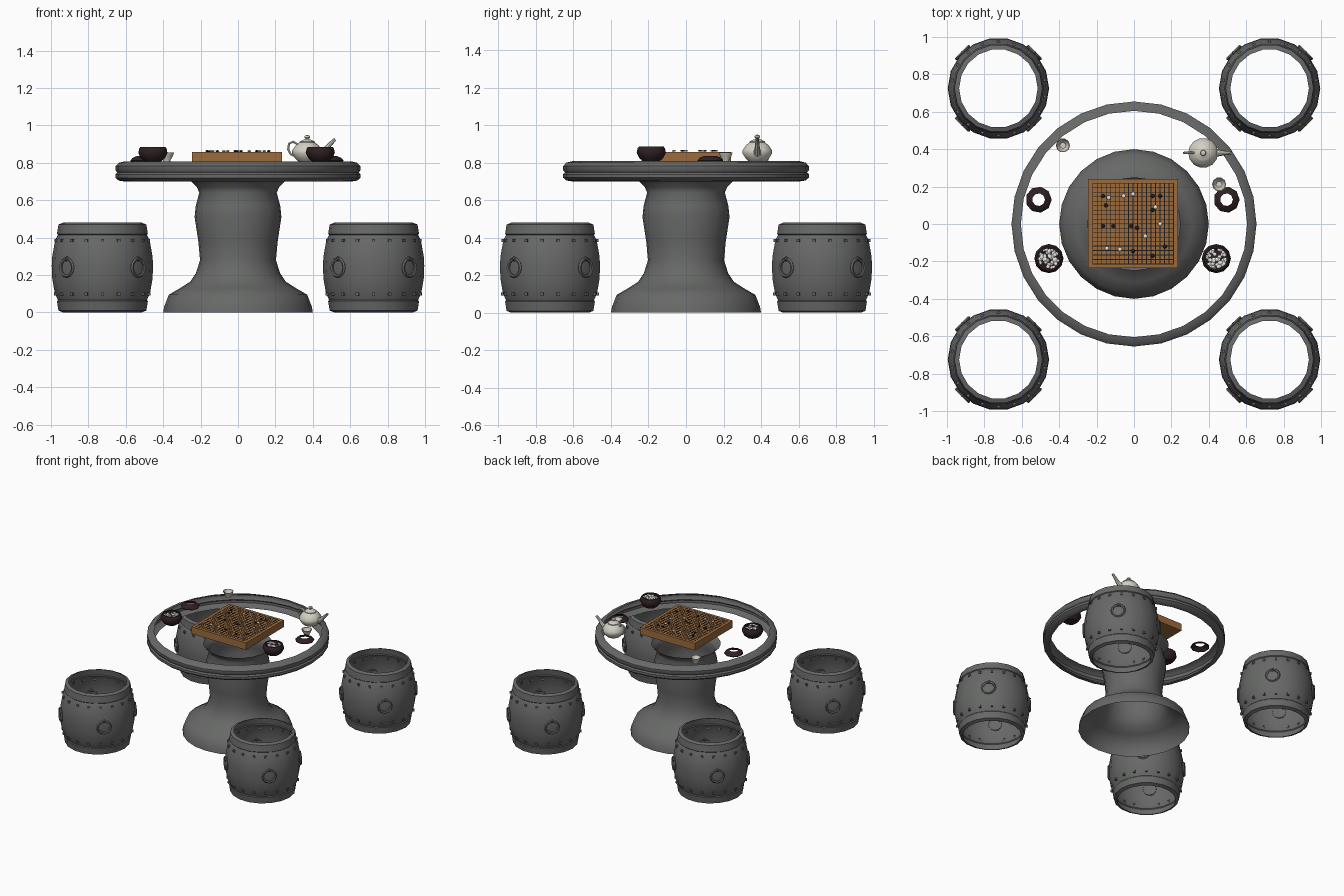
import bpy, bmesh, math, random
from mathutils import Vector, Matrix

if "Cube" in bpy.data.objects:
    bpy.data.objects.remove(bpy.data.objects["Cube"])

random.seed(4)
PI = math.pi


def mat(name, r, g, b):
    m = bpy.data.materials.new(name)
    m.diffuse_color = (r, g, b, 1)
    m.use_nodes = True
    m.node_tree.nodes["Principled BSDF"].inputs["Base Color"].default_value = m.diffuse_color
    return m


STONE = mat("grey_stone", 0.135, 0.14, 0.135)
WOOD = mat("board_wood", 0.33, 0.145, 0.045)
INK = mat("line_black", 0.012, 0.010, 0.010)
DARK = mat("dark_lacquer", 0.028, 0.014, 0.016)
CERAMIC = mat("ivory_ceramic", 0.65, 0.63, 0.55)
WHITE = mat("white_piece", 0.8, 0.8, 0.78)


def finish(name, bm, m, angle=40):
    me = bpy.data.meshes.new(name)
    bm.to_mesh(me)
    bm.free()
    me.materials.append(m)
    ob = bpy.data.objects.new(name, me)
    bpy.context.collection.objects.link(ob)
    if angle:
        bpy.context.view_layer.objects.active = ob
        ob.select_set(True)
        bpy.ops.object.shade_smooth_by_angle(angle=math.radians(angle))
        ob.select_set(False)
    return ob


def lathe(bm, profile, n, c=(0, 0, 0)):
    """Open surface of revolution from (radius, height) pairs, bottom to top."""
    rings = []
    for r, z in profile:
        rings.append([bm.verts.new((c[0] + r * math.cos(2 * PI * i / n),
                                    c[1] + r * math.sin(2 * PI * i / n), c[2] + z)) for i in range(n)])
    for a, b in zip(rings, rings[1:]):
        for i in range(n):
            j = (i + 1) % n
            bm.faces.new((a[i], a[j], b[j], b[i]))
    return rings


def tube(bm, pts, radii, n=8):
    """Tube along a path lying in an xz plane."""
    pts = [Vector(p) for p in pts]
    rings = []
    for k, p in enumerate(pts):
        d = (pts[min(k + 1, len(pts) - 1)] - pts[max(k - 1, 0)]).normalized()
        side = Vector((0, 1, 0))
        up = d.cross(side)
        rings.append([bm.verts.new(p + radii[k] * (side * math.cos(2 * PI * i / n) + up * math.sin(2 * PI * i / n)))
                      for i in range(n)])
    for a, b in zip(rings, rings[1:]):
        for i in range(n):
            j = (i + 1) % n
            bm.faces.new((a[i], b[i], b[j], a[j]))


def torus(bm, mtx, R, r, n=12, k=5):
    g = [[bm.verts.new(mtx @ Vector(((R + r * math.cos(2 * PI * j / k)) * math.cos(2 * PI * i / n),
                                     (R + r * math.cos(2 * PI * j / k)) * math.sin(2 * PI * i / n),
                                     r * math.sin(2 * PI * j / k)))) for j in range(k)] for i in range(n)]
    for i in range(n):
        for j in range(k):
            a, b, jj = g[i], g[(i + 1) % n], (j + 1) % k
            bm.faces.new((a[j], b[j], b[jj], a[jj]))


def box(bm, c, s):
    bmesh.ops.create_cube(bm, size=1, matrix=Matrix.Translation(c) @ Matrix.Diagonal((*s, 1)))


def piece(bm, x, y, z, r=0.011):
    bmesh.ops.create_uvsphere(bm, u_segments=8, v_segments=4, radius=r,
                              matrix=Matrix.Translation((x, y, z)) @ Matrix.Diagonal((1, 1, 0.45, 1)))


# table pedestal, open at both ends
bm = bmesh.new()
lathe(bm, [(0.40, 0), (0.395, 0.03), (0.37, 0.095), (0.31, 0.13), (0.255, 0.165), (0.225, 0.21), (0.203, 0.28),
           (0.212, 0.38), (0.232, 0.51), (0.226, 0.57), (0.207, 0.64), (0.22, 0.67), (0.25, 0.70)], 24)
finish("table_pedestal", bm, STONE, 50)

# table rim, an open moulded band
bm = bmesh.new()
lathe(bm, [(0.605, 0.70), (0.638, 0.705), (0.655, 0.72), (0.655, 0.738), (0.645, 0.748), (0.655, 0.76),
           (0.655, 0.782), (0.638, 0.80), (0.605, 0.808)], 28)
finish("table_rim", bm, STONE)

# four drum stools with studs and ring handles
STOOL = [(0.21, 0), (0.235, 0.01), (0.243, 0.06), (0.238, 0.066), (0.255, 0.105), (0.268, 0.18), (0.271, 0.25),
         (0.268, 0.30), (0.253, 0.385), (0.238, 0.415), (0.243, 0.42), (0.235, 0.47), (0.21, 0.48)]
for sx in (-1, 1):
    for sy in (-1, 1):
        cx, cy = 0.725 * sx, 0.725 * sy
        tag = ("left" if sx < 0 else "right") + ("_front" if sy < 0 else "_back")
        bm = bmesh.new()
        lathe(bm, STOOL, 18, (cx, cy, 0))
        finish("stool_" + tag, bm, STONE)
        bm = bmesh.new()
        for i in range(18):
            a = 2 * PI * (i + 0.5) / 18
            for r, z in ((0.252, 0.10), (0.250, 0.385)):
                bmesh.ops.create_cube(bm, size=0.016, matrix=Matrix.Translation(
                    (cx + r * math.cos(a), cy + r * math.sin(a), z)) @ Matrix.Rotation(a, 4, 'Z'))
        finish("stool_studs_" + tag, bm, STONE, 0)
        bm = bmesh.new()
        for i in range(4):
            a = PI / 4 + i * PI / 2
            base = Matrix.Translation((cx, cy, 0)) @ Matrix.Rotation(a, 4, 'Z')
            torus(bm, base @ Matrix.Translation((0.270, 0, 0.24)) @ Matrix.Rotation(PI / 2, 4, 'Y'), 0.046, 0.009)
            bmesh.ops.create_icosphere(bm, subdivisions=1, radius=0.014,
                                       matrix=base @ Matrix.Translation((0.268, 0, 0.287)))
        finish("stool_rings_" + tag, bm, STONE)

# game board with grid lines
TOP = 0.857
bm = bmesh.new()
box(bm, (-0.005, 0.002, 0.829), (0.48, 0.476, 0.056))
finish("game_board", bm, WOOD, 0)
bm = bmesh.new()
for i in range(19):
    t = -0.216 + 0.024 * i
    box(bm, (-0.005 + t, 0.002, TOP), (0.0035, 0.435, 0.002))
    box(bm, (-0.005, 0.002 + t, TOP), (0.435, 0.0035, 0.002))
finish("board_lines", bm, INK, 0)

# pieces on the board
black = [(-.15, .10), (-.165, .15), (-.165, -.01), (-.11, -.01), (-.015, -.01), (.016, -.02), (.10, .15),
         (.14, .15), (.10, .075), (.165, -.12), (.10, -.17), (-.005, -.145)]
white = [(-.055, .15), (-.135, .14), (-.005, .16), (.14, 0), (-.145, -.13), (-.075, -.135), (.06, -.065), (.115, .09)]
for name, spots, m in (("black_pieces", black, INK), ("white_pieces", white, WHITE)):
    bm = bmesh.new()
    for x, y in spots:
        piece(bm, x, y, TOP + 0.006)
    finish(name, bm, m)

# piece bowls, their contents, and the lids set aside
for tag, x, lx in (("left", -0.455, -0.51), ("right", 0.44, 0.495)):
    c = (x, -0.185, 0.808)
    bm = bmesh.new()
    rings = lathe(bm, [(0.045, 0), (0.065, 0.018), (0.078, 0.045), (0.073, 0.068), (0.066, 0.078),
                       (0.056, 0.078), (0.058, 0.05)], 12, c)
    bm.faces.new(rings[0][::-1])
    finish("piece_bowl_" + tag, bm, DARK)
    bm = bmesh.new()
    for i in range(45):
        r, a = 0.055 * math.sqrt(random.random()), random.uniform(0, 2 * PI)
        piece(bm, x + r * math.cos(a), -0.185 + r * math.sin(a), 0.868 + random.uniform(-0.006, 0.01))
    finish("bowl_pieces_" + tag, bm, WHITE)
    bm = bmesh.new()
    lathe(bm, [(0.066, 0), (0.070, 0.006), (0.058, 0.02), (0.034, 0.03)], 9, (lx, 0.13, 0.806))
    finish("bowl_lid_" + tag, bm, DARK)

# teapot: body, lid knob, spout and handle
tx, ty, tz = 0.37, 0.38, 0.808
bm = bmesh.new()
rings = lathe(bm, [(0.048, 0), (0.062, 0.012), (0.080, 0.04), (0.080, 0.058), (0.062, 0.085), (0.042, 0.10),
                   (0.042, 0.105), (0.018, 0.116), (0.009, 0.12), (0.016, 0.128), (0.013, 0.137), (0.003, 0.141)],
              14, (tx, ty, tz))
bm.faces.new(rings[0][::-1])
bm.faces.new(rings[-1])
finish("teapot_body", bm, CERAMIC)
bm = bmesh.new()
tube(bm, [(tx + 0.06, ty, tz + 0.04), (tx + 0.10, ty, tz + 0.065), (tx + 0.125, ty, tz + 0.095),
          (tx + 0.15, ty, tz + 0.118)], [0.022, 0.015, 0.011, 0.009])
finish("teapot_spout", bm, CERAMIC)
bm = bmesh.new()
tube(bm, [(tx - 0.05, ty, tz + 0.09), (tx - 0.075, ty, tz + 0.105), (tx - 0.097, ty, tz + 0.095),
          (tx - 0.102, ty, tz + 0.065), (tx - 0.09, ty, tz + 0.04), (tx - 0.07, ty, tz + 0.03)], [0.007] * 6, 6)
finish("teapot_handle", bm, CERAMIC)

# two tea cups
for tag, x, y in (("left", -0.38, 0.42), ("right", 0.455, 0.212)):
    bm = bmesh.new()
    rings = lathe(bm, [(0.019, 0), (0.020, 0.008), (0.032, 0.028), (0.038, 0.046), (0.034, 0.045), (0.027, 0.026),
                       (0.016, 0.014)], 10, (x, y, 0.808))
    bm.faces.new(rings[-1])
    finish("tea_cup_" + tag, bm, CERAMIC)
